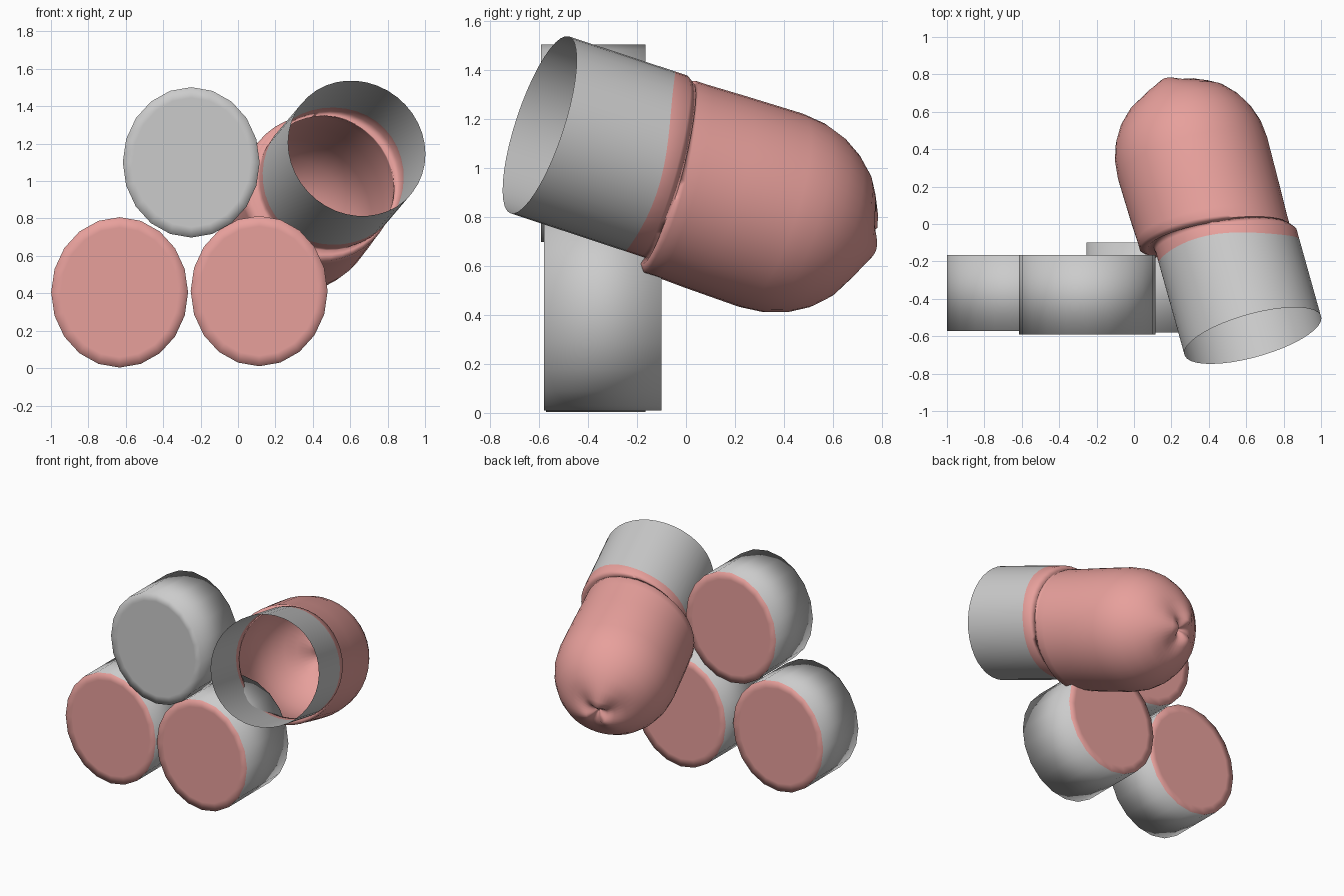
import bpy, bmesh, math
from mathutils import Vector

if "Cube" in bpy.data.objects:
    bpy.data.objects.remove(bpy.data.objects["Cube"])

pink = bpy.data.materials.new("pink")
pink.diffuse_color = (0.8, 0.35, 0.33, 1)
pink.use_nodes = True
pink.node_tree.nodes["Principled BSDF"].inputs["Base Color"].default_value = pink.diffuse_color
grey = bpy.data.materials.new("grey")
grey.diffuse_color = (0.8, 0.8, 0.8, 1)
grey.use_nodes = True
grey.node_tree.nodes["Principled BSDF"].inputs["Base Color"].default_value = grey.diffuse_color


def loft(name, rings, materials, band_material=None, cap_end=False):
    """Skin a list of closed point rings with smooth quads."""
    bm = bmesh.new()
    loops = [[bm.verts.new(p) for p in ring] for ring in rings]
    n = len(loops[0])
    for k, (a, b) in enumerate(zip(loops, loops[1:])):
        for i in range(n):
            f = bm.faces.new((a[i], a[(i + 1) % n], b[(i + 1) % n], b[i]))
            f.material_index = band_material[k] if band_material else 0
    if cap_end:
        for loop, band in ((loops[0], 0), (loops[-1], -1)):
            f = bm.faces.new(loop)
            f.material_index = band_material[band]
    bmesh.ops.recalc_face_normals(bm, faces=bm.faces)
    for f in bm.faces:
        f.smooth = True
    mesh = bpy.data.meshes.new(name)
    bm.to_mesh(mesh)
    bm.free()
    for m in materials:
        mesh.materials.append(m)
    ob = bpy.data.objects.new(name, mesh)
    bpy.context.collection.objects.link(ob)
    return ob


# Three stacked cans lying along y, with coloured end faces
def can(name, x, z, y0, y1, front):
    def ring(y, k):
        return [Vector((x + 0.366 * k * math.cos(t), y, z + 0.402 * k * math.sin(t)))
                for t in (math.tau * i / 20 for i in range(20))]
    rings = [ring(y0, 0.86), ring(y0, 1), ring(y1, 1), ring(y1, 0.86)]
    loft(name, rings, [grey, pink], [front, 0, 1], cap_end=True)


can("can_left", -0.633, 0.405, -0.572, -0.165, 1)
can("can_right", 0.113, 0.412, -0.58, -0.1, 1)
can("can_top", -0.25, 1.1, -0.592, -0.165, 0)

# Tilted axis shared by the open tube and the sack
start = Vector((0.635, -0.597, 1.175))
d = Vector((-0.257, 0.917, -0.303)).normalized()
u = (Vector((1, 0, 0)) - d * d.x).normalized()
v = u.cross(d)
shift = Vector((-0.05, -0.02, -0.03))
N = 40


def axis_ring(s, r, slant=0.0, off=0.0, ripple=0.0):
    pts = []
    for i in range(N):
        t = math.tau * i / N
        along = s - slant * math.cos(t - 0.5) + ripple * math.cos(3 * t + 0.6)
        pts.append(start + d * along + shift * off
                   + (u * math.cos(t) + v * math.sin(t)) * r)
    return pts


# Open tube with a slanted lower edge
border = axis_ring(0.49, 0.38, 0.055, 0, 0.012)
loft("open_tube", [axis_ring(0, 0.38), border], [grey])

# Sack: neck band, gathered collar, body and puckered dome end
sack = [border,
        axis_ring(0.55, 0.38, 0.05),
        axis_ring(0.585, 0.37, 0.05, 0.3),
        axis_ring(0.575, 0.385, 0.05, 0.7),
        axis_ring(0.60, 0.405, 0.05, 1, 0.006),
        axis_ring(0.65, 0.405, 0.04, 1)]
for s, r, ripple in ((0.80, 0.41, 0), (1.05, 0.415, 0), (1.15, 0.405, 0),
                     (1.24, 0.376, 0), (1.32, 0.33, 0), (1.39, 0.268, 0.004),
                     (1.44, 0.195, 0.01), (1.475, 0.12, 0.018),
                     (1.485, 0.07, 0.02), (1.46, 0.03, 0.012), (1.43, 0.003, 0)):
    sack.append(axis_ring(s, r, 0, 1, ripple))
loft("sack", sack, [pink])
